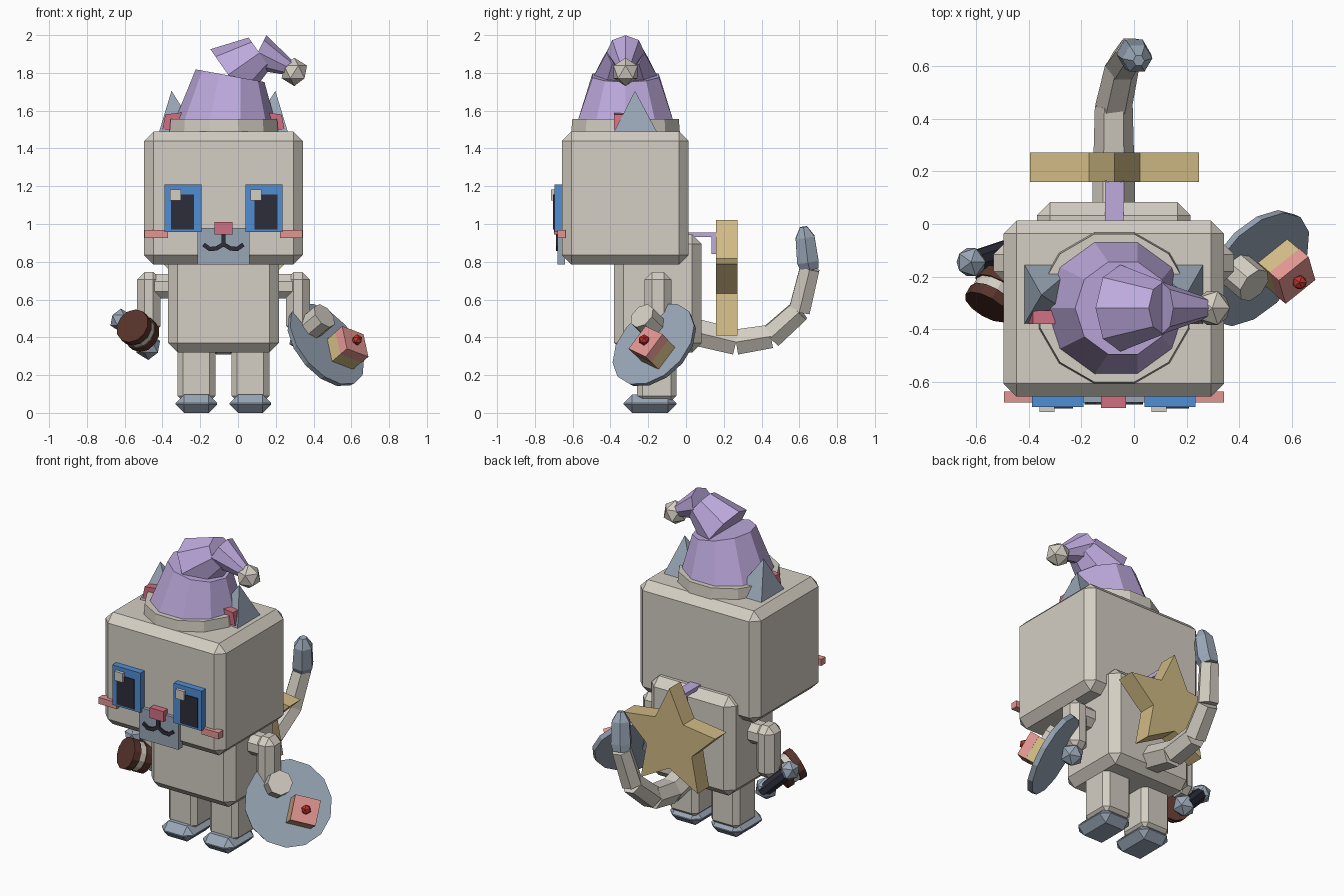
import bpy, bmesh, math
from mathutils import Vector

if "Cube" in bpy.data.objects:
    bpy.data.objects.remove(bpy.data.objects["Cube"])


def mat(name, rgb):
    m = bpy.data.materials.new(name)
    lin = [((c / 255 + 0.055) / 1.055) ** 2.4 for c in rgb]
    m.diffuse_color = (*lin, 1)
    m.use_nodes = True
    m.node_tree.nodes["Principled BSDF"].inputs["Base Color"].default_value = m.diffuse_color
    return m


CREAM = mat("cream", (212, 206, 195))
GREY = mat("blue grey", (153, 166, 182))
PURPLE = mat("lilac", (190, 170, 222))
BLUE = mat("eye blue", (80, 142, 212))
NAVY = mat("dark navy", (44, 45, 58))
ROSE = mat("rose", (208, 112, 130))
PINK = mat("soft pink", (226, 150, 146))
GOLD = mat("gold", (208, 186, 132))
BROWN = mat("chocolate", (88, 52, 44))
RED = mat("cherry red", (190, 52, 46))

CX = -0.077  # centre line of the figure


def mx(x):
    return 2 * CX - x


def finish(name, bm, material):
    bmesh.ops.recalc_face_normals(bm, faces=bm.faces[:])
    me = bpy.data.meshes.new(name)
    bm.to_mesh(me)
    bm.free()
    me.materials.append(material)
    ob = bpy.data.objects.new(name, me)
    bpy.context.collection.objects.link(ob)
    return ob


def box(name, lo, hi, material, bevel=0):
    bm = bmesh.new()
    bmesh.ops.create_cube(bm, size=1)
    for v in bm.verts:
        v.co = [(a + b) / 2 + c * (b - a) for a, b, c in zip(lo, hi, v.co)]
    if bevel:
        bmesh.ops.bevel(bm, geom=bm.edges[:], offset=bevel, segments=1,
                        affect='EDGES', profile=0.5)
    return finish(name, bm, material)


def loft(name, rings, n, material, phase=0):
    """Rings are (centre, normal, radius); both ends are capped."""
    bm = bmesh.new()
    loops = []
    for c, nor, r in rings:
        q = Vector((0, 0, 1)).rotation_difference(Vector(nor))
        angles = [math.radians(phase) + math.tau * i / n for i in range(n)]
        loops.append([bm.verts.new(Vector(c) + q @ Vector((r * math.cos(a), r * math.sin(a), 0)))
                      for a in angles])
    for a, b in zip(loops, loops[1:]):
        for i in range(n):
            j = (i + 1) % n
            bm.faces.new((a[i], a[j], b[j], b[i]))
    bm.faces.new(loops[0][::-1])
    bm.faces.new(loops[-1])
    return finish(name, bm, material)


def rod(name, p, q, r0, r1, n, material, phase=0):
    d = Vector(q) - Vector(p)
    return loft(name, [(p, d, r0), (q, d, r1)], n, material, phase)


def ball(name, c, r, material):
    bm = bmesh.new()
    bmesh.ops.create_icosphere(bm, subdivisions=1, radius=r)
    bmesh.ops.translate(bm, verts=bm.verts[:], vec=c)
    return finish(name, bm, material)


def prism(name, pts, y0, y1, material):
    """Outline in x and z, extruded along y."""
    bm = bmesh.new()
    f = bm.faces.new([bm.verts.new((x, y0, z)) for x, z in pts])
    ext = bmesh.ops.extrude_face_region(bm, geom=[f])
    for v in ext["geom"]:
        if isinstance(v, bmesh.types.BMVert):
            v.co.y = y1
    return finish(name, bm, material)


# head and body
box("head", (-0.497, -0.657, 0.785), (0.343, 0.013, 1.49), CREAM, 0.05)
box("body", (-0.37, -0.38, 0.32), (0.216, 0.083, 0.945), CREAM, 0.05)

# legs and feet
for side, x in (("left", -0.22), ("right", mx(-0.22))):
    box(side + "_leg", (x - 0.1, -0.26, 0.06), (x + 0.1, -0.05, 0.4), CREAM, 0.03)
    box(side + "_foot", (x - 0.11, -0.33, 0), (x + 0.11, -0.05, 0.097), GREY, 0.045)

# arms, shoulders and paws
for side, x, paw in (("left", -0.472, (-0.475, -0.12, 0.35)),
                     ("right", mx(-0.472), (0.335, -0.15, 0.395))):
    box(side + "_arm", (x - 0.063, -0.22, 0.42), (x + 0.063, -0.076, 0.745), CREAM, 0.04)
    s = 1 if side == "left" else -1
    rod(side + "_shoulder", (x, -0.148, 0.67), (x + s * 0.12, -0.148, 0.67), 0.07, 0.07, 8, CREAM, 22.5)
    ball(side + "_paw", paw, 0.07, GREY)

# tail made of six-sided links
path = [(CX, 0.02, 0.435), (CX, 0.265, 0.375), (CX, 0.45, 0.405),
        (-0.045, 0.60, 0.54), (-0.01, 0.655, 0.765)]
for i, (p, q) in enumerate(zip(path, path[1:])):
    rod(f"tail_link_{i + 1}", p, q, 0.083 - 0.006 * i, 0.078 - 0.006 * i, 6, CREAM)
d = (0.02, -0.03, 0.2)
loft("tail_tip", [((-0.01, 0.655, 0.76), d, 0.055), ((0.0, 0.645, 0.80), d, 0.066),
                  ((0.012, 0.63, 0.93), d, 0.058), ((0.018, 0.622, 0.985), d, 0.022)], 6, GREY)

# star on the back with its strap
pts = []
for i in range(10):
    r, a = (0.165 if i % 2 else 0.3375), math.pi * i / 5
    pts.append((-0.074 + r * math.sin(a), 0.683 + r * math.cos(a)))
prism("back_star", pts, 0.16, 0.273, GOLD)
box("strap_top", (-0.11, -0.05, 0.93), (-0.04, 0.16, 0.955), PURPLE)
box("strap_drop", (-0.11, 0.135, 0.84), (-0.04, 0.165, 0.955), PURPLE)

# eyes
for side, x0, x1, px, hx in (("left", -0.388, -0.192, -0.355, -0.36),
                             ("right", 0.04, 0.235, 0.087, 0.066)):
    box(side + "_eye", (x0, -0.697, 0.957), (x1, -0.64, 1.208), BLUE)
    box(side + "_pupil", (px, -0.703, 0.97), (px + 0.122, -0.69, 1.157), NAVY)
    box(side + "_eye_shine", (hx, -0.716, 1.125), (hx + 0.058, -0.69, 1.183), CREAM)

# muzzle, nose, cheeks and mouth
box("muzzle", (-0.214, -0.679, 0.785), (0.06, -0.64, 0.98), GREY)
box("nose", (-0.125, -0.7, 0.945), (-0.03, -0.65, 1.01), ROSE)
box("left_cheek", (-0.495, -0.68, 0.927), (-0.37, -0.637, 0.968), PINK)
box("right_cheek", (0.223, -0.68, 0.927), (0.342, -0.637, 0.968), PINK)
stroke = [(CX, 0.95), (CX, 0.893), (-0.115, 0.87), (-0.15, 0.868), (-0.178, 0.888)]
for s in (0, 1):
    line = [Vector((mx(x) if s else x, z)) for x, z in stroke]
    for i, (p, q) in enumerate(zip(line, line[1:])):
        e = (q - p).normalized() * 0.011
        w = Vector((-e.y, e.x))
        prism(f"mouth_{s}_{i}", [p - e * .5 + w, p - e * .5 - w, q + e * .5 - w, q + e * .5 + w],
              -0.688, -0.675, NAVY)

# ears with inner patches
for side, f in (("left", lambda x: x), ("right", mx)):
    bm = bmesh.new()
    base = [bm.verts.new((f(x), y, 1.48)) for x, y in
            ((-0.42, -0.385), (-0.21, -0.36), (-0.21, -0.15), (-0.42, -0.15))]
    tip = bm.verts.new((f(-0.352), -0.27, 1.705))
    bm.faces.new(base)
    for i in range(4):
        bm.faces.new((base[i], base[(i + 1) % 4], tip))
    finish(side + "_ear", bm, GREY)
    prism(side + "_inner_ear", [(f(x), z) for x, z in
          ((-0.40, 1.50), (-0.30, 1.50), (-0.30, 1.59), (-0.385, 1.58))], -0.38, -0.33, ROSE)

# floppy hat: brim, three cone stages and pompom
HY = -0.32
rod("hat_brim", (-0.075, HY, 1.48), (-0.075, HY, 1.555), 0.298, 0.292, 12, CREAM, 15)
loft("hat_lower", [((-0.07, HY, 1.54), (0, 0, 1), 0.268),
                   ((-0.042, HY, 1.785), (0.18, 0, 0.98), 0.185)], 10, PURPLE)
rod("hat_middle", (-0.052, HY, 1.79), (0.113, HY, 1.905), 0.165, 0.1, 8, PURPLE)
rod("hat_end", (0.105, HY, 1.91), (0.275, HY, 1.825), 0.1, 0.04, 8, PURPLE)
ball("hat_pompom", (0.298, HY, 1.805), 0.075, CREAM)

# tilted plate with treats
N = Vector((0.64, -0.54, 0.54)).normalized()
U = Vector((0.645, 0.765, 0))
V = N.cross(U)
P = Vector((0.462, -0.165, 0.357))


def on_plate(u, v, h):
    return P + U * u + V * v + N * h


rod("plate", on_plate(0, 0, -0.015), on_plate(0, 0, 0.015), 0.25, 0.257, 14, GREY)
rod("marshmallow", on_plate(-0.055, 0.11, 0.01), on_plate(-0.055, 0.11, 0.12), 0.073, 0.073, 8, CREAM)
rod("cake_sponge", on_plate(0.065, -0.065, 0.01), on_plate(0.065, -0.065, 0.085), 0.105, 0.105, 4, GOLD, 75)
rod("cake_icing", on_plate(0.065, -0.065, 0.085), on_plate(0.065, -0.065, 0.14), 0.107, 0.107, 4, PINK, 75)
ball("cherry", on_plate(0.065, -0.065, 0.155), 0.03, RED)

# sandwich biscuit held on a stick with a round end
C = Vector((-0.53, -0.265, 0.435))
A = Vector((-0.46, -0.79, 0.4)).normalized()
rod("biscuit_back", C - A * 0.065, C - A * 0.02, 0.095, 0.095, 12, BROWN)
rod("biscuit_filling", C - A * 0.02, C + A * 0.02, 0.088, 0.088, 12, CREAM)
rod("biscuit_front", C + A * 0.02, C + A * 0.065, 0.095, 0.095, 12, BROWN)
rod("stick", (-0.62, -0.145, 0.49), (-0.47, -0.095, 0.34), 0.042, 0.042, 8, NAVY)
ball("stick_end", (-0.62, -0.145, 0.49), 0.062, GREY)
